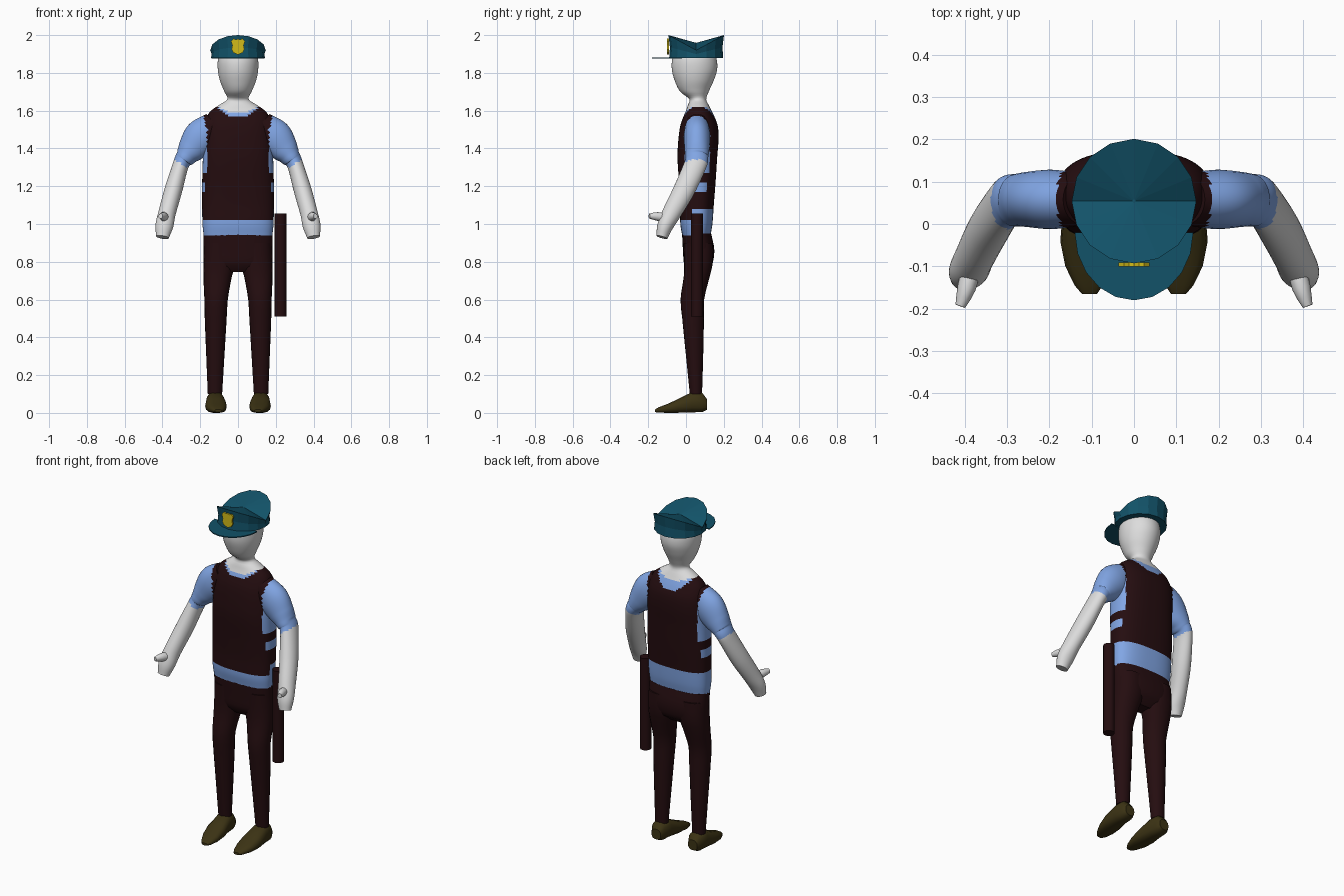
import bpy, bmesh, math
from mathutils import Vector

if "Cube" in bpy.data.objects:
    bpy.data.objects.remove(bpy.data.objects["Cube"])


def material(name, rgb):
    m = bpy.data.materials.new(name)
    m.diffuse_color = (*rgb, 1)
    m.use_nodes = True
    m.node_tree.nodes["Principled BSDF"].inputs["Base Color"].default_value = m.diffuse_color
    return m


SKIN = material("pale grey skin", (0.72, 0.72, 0.72))
SHIRT = material("light blue shirt", (0.22, 0.38, 0.78))
DARK = material("dark maroon", (0.018, 0.004, 0.005))
SHOE = material("dark olive", (0.045, 0.033, 0.007))
TEAL = material("teal", (0.006, 0.085, 0.14))
GOLD = material("gold", (0.65, 0.5, 0.01))


def resample(rows, step):
    """Smooth curve through rows; the first value of a row is the parameter."""
    def slope(i, k):
        a, b = rows[max(i - 1, 0)], rows[min(i + 1, len(rows) - 1)]
        return (b[k] - a[k]) / (b[0] - a[0])
    out = []
    for i in range(len(rows) - 1):
        p, q = rows[i], rows[i + 1]
        h = q[0] - p[0]
        n = max(1, round(abs(h) / step))
        for j in range(n):
            t = j / n
            row = [p[0] + h * t]
            for k in range(1, len(p)):
                row.append((2*t**3 - 3*t**2 + 1) * p[k] + (t**3 - 2*t**2 + t) * h * slope(i, k)
                           + (3*t**2 - 2*t**3) * q[k] + (t**3 - t**2) * h * slope(i + 1, k))
            out.append(row)
    out.append(list(rows[-1]))
    return out


def build(name, rings, mats, rule=None, smooth=True):
    """Skin closed rings of points into a capped solid, coloured by rule(face centre)."""
    bm = bmesh.new()
    vs = [[bm.verts.new(p) for p in r] for r in rings]
    n = len(rings[0])
    for a, b in zip(vs, vs[1:]):
        for i in range(n):
            bm.faces.new((a[i], a[(i + 1) % n], b[(i + 1) % n], b[i]))
    bm.faces.new(vs[0])
    bm.faces.new(vs[-1])
    bmesh.ops.recalc_face_normals(bm, faces=bm.faces)
    for f in bm.faces:
        f.smooth = smooth and len(f.verts) == 4
        if rule:
            f.material_index = mats.index(rule(f.calc_center_median()))
    me = bpy.data.meshes.new(name)
    bm.to_mesh(me)
    bm.free()
    for m in mats:
        me.materials.append(m)
    ob = bpy.data.objects.new(name, me)
    bpy.context.collection.objects.link(ob)
    return ob


def oval(cx, hx, lo, hi, power, n):
    """Superellipse outline in two coordinates."""
    pts = []
    for i in range(n):
        c, s = math.cos(math.tau * i / n), math.sin(math.tau * i / n)
        u = math.copysign(abs(c) ** (2 / power), c)
        v = math.copysign(abs(s) ** (2 / power), s)
        pts.append((cx + hx * u, (lo + hi) / 2 + (hi - lo) / 2 * v))
    return pts


def upright(rows, n, side=1):
    """Rows of z, centre x, half width, front y, back y, power."""
    return [[(side * x, y, z) for x, y in oval(cx, hx, yf, yb, pw, n)]
            for z, cx, hx, yf, yb, pw in rows]


def tube(rows, n, side=1):
    """Rows of parameter, x, y, z, radius across, radius front to back."""
    c = [Vector(r[1:4]) for r in rows]
    rings = []
    for i, r in enumerate(rows):
        d = (c[min(i + 1, len(c) - 1)] - c[max(i - 1, 0)]).normalized()
        ref = Vector((0, 1, 0)) if abs(d.y) < 0.8 else Vector((0, 0, 1))
        v = (ref - d * ref.dot(d)).normalized()
        u = d.cross(v)
        ring = []
        for k in range(n):
            a = math.tau * k / n
            p = c[i] + u * r[4] * math.cos(a) + v * r[5] * math.sin(a)
            ring.append((side * p.x, p.y, p.z))
        rings.append(ring)
    return rings


# Torso, neck and head: one smooth loft, clothing coloured by position
def body_colour(p):
    x, y, z = abs(p.x), p.y, p.z
    front = y < 0.055
    if z > (1.587 + 3 * x * x if front else 1.60 + 2 * x * x):
        return SKIN
    if z > (1.565 + 4.5 * x * x if front else 1.545 + 6 * x * x):
        return SHIRT
    if z < (1.02 if y < 0.03 else 1.085):
        return SHIRT
    if (1.265 < z < 1.53 and x > 0.163) or (1.17 < z < 1.22 and x > 0.174):
        return SHIRT
    return DARK


body = [(0.94, 0, .182, -.02, .13, 2.6), (1.0, 0, .188, -.03, .14, 2.6),
        (1.1, 0, .19, -.03, .147, 2.6), (1.2, 0, .19, -.035, .155, 2.6),
        (1.35, 0, .186, -.045, .165, 2.6), (1.45, 0, .181, -.04, .172, 2.6),
        (1.52, 0, .175, -.03, .168, 2.5), (1.57, 0, .163, -.013, .15, 2.4),
        (1.6, 0, .143, 0, .135, 2.3), (1.63, 0, .1, .01, .12, 2.1),
        (1.66, 0, .057, .018, .107, 2), (1.7, 0, .072, -.03, .12, 2),
        (1.76, 0, .096, -.06, .147, 2), (1.82, 0, .107, -.075, .165, 2),
        (1.88, 0, .104, -.07, .16, 2), (1.91, 0, .085, -.045, .14, 2)]
build("torso_and_head", upright(resample(body, 0.01), 96), [SKIN, SHIRT, DARK], body_colour)

# Trouser seat
seat = [(0.745, 0, .11, .02, .095, 2.2), (0.78, 0, .172, -.008, .135, 2.4),
        (0.86, 0, .182, -.016, .15, 2.5), (0.95, 0, .183, -.021, .133, 2.6)]
build("trouser_seat", upright(resample(seat, 0.03), 32), [DARK])


# Arms: bare below the hem, vest strap at the shoulder
def arm_colour(p):
    x = abs(p.x)
    if x < 0.165 + max(0, p.z - 1.5) * 0.25:
        return DARK
    return SHIRT if 0.53 * (x - 0.302) - 0.85 * (p.z - 1.32) < 0 else SKIN


arm = [(0, .12, .058, 1.53, .07, .06), (1, .19, .058, 1.465, .093, .07),
       (2, .243, .058, 1.40, .077, .066), (3, .275, .056, 1.358, .056, .062),
       (4, .302, .05, 1.315, .043, .06), (5, .342, -.01, 1.18, .047, .057),
       (6, .375, -.075, 1.06, .046, .05), (7, .39, -.11, .99, .047, .042),
       (8, .4, -.128, .93, .034, .03)]
thumb = [(0, .38, -.09, 1.03, .022, .022), (1, .395, -.15, 1.04, .022, .024),
         (2, .41, -.194, 1.042, .012, .013)]
leg = [(0.1, .122, .038, .02, .085, 2), (0.3, .12, .048, 0, .091, 2),
       (0.5, .118, .058, -.02, .095, 2), (0.6, .116, .062, -.029, .096, 2),
       (0.72, .108, .075, -.012, .125, 2.2), (0.8, .098, .085, -.01, .143, 2.3),
       (0.9, .095, .084, -.014, .143, 2.3)]
# Shoe rows: y, centre x, half width, bottom, top
shoe = [(0.11, .12, .03, .015, .075), (0.085, .121, .044, .003, .108),
        (0.03, .12, .048, .002, .11), (-0.04, .117, .057, 0, .075),
        (-0.1, .112, .05, 0, .047), (-0.145, .107, .033, .001, .03),
        (-0.165, .105, .018, .004, .018)]
for side, tag in ((-1, "left"), (1, "right")):
    build("arm_" + tag, tube(resample(arm, 0.1), 32, side), [SKIN, SHIRT, DARK], arm_colour)
    build("thumb_" + tag, tube(resample(thumb, 0.5), 10, side), [SKIN])
    build("leg_" + tag, upright(resample(leg, 0.04), 20, side), [DARK])
    build("shoe_" + tag, [[(side * x, y, z) for x, z in oval(cx, hx, lo, hi, 2.6, 14)]
                          for y, cx, hx, lo, hi in shoe], [SHOE])

# Baton hanging at the hip
build("baton", upright([(0.51, .225, .031, .027, .089, 2), (1.055, .225, .031, .027, .089, 2)], 16), [DARK])

# Cap: faceted band and a crown raised at front and back, dipping to the centre
rings = []
for z, rise, r in ((1.88, 0, .143), (1.9, .035, .139), (1.92, .08, .147), (1.958, .002, .004)):
    ring = []
    for i in range(16):
        a = math.tau * i / 16
        ring.append((r * math.cos(a), 0.054 + r * math.sin(a), z + rise * abs(math.sin(a))))
    rings.append(ring)
build("cap_crown", rings, [TEAL], smooth=False)


# Cap visor: thin half oval
outline = [(.14 * math.cos(math.pi * i / 10), -.02 - .16 * math.sin(math.pi * i / 10)) for i in range(11)]
build("cap_visor", [[(x, y, z) for x, y in outline] for z in (1.876, 1.882)], [TEAL], smooth=False)

# Shield plate on the cap
half = [(0, 1.897), (.024, 1.907), (.034, 1.925), (.03, 1.945), (.037, 1.968), (.024, 1.982), (.012, 1.976), (0, 1.98)]
shield = half + [(-x, z) for x, z in reversed(half[1:-1])]
build("cap_badge", [[(x, y, z) for x, z in shield] for y in (-.1, -.091)], [GOLD], smooth=False)
